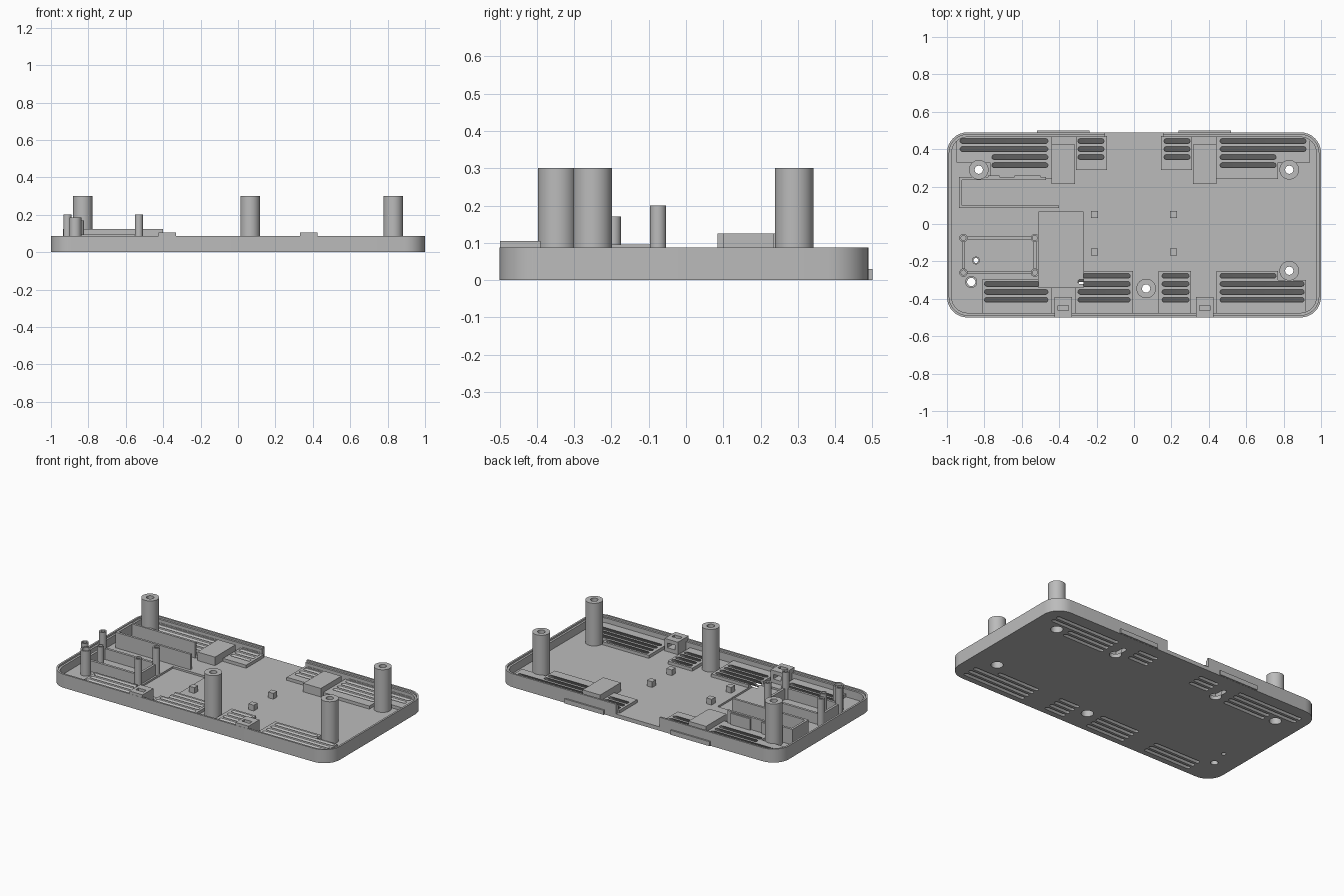
import bpy, bmesh, math

if "Cube" in bpy.data.objects:
    bpy.data.objects.remove(bpy.data.objects["Cube"])

grey = bpy.data.materials.new("plain grey")
grey.use_nodes = True
grey.diffuse_color = (0.5, 0.5, 0.5, 1)
grey.node_tree.nodes["Principled BSDF"].inputs["Base Color"].default_value = (0.5, 0.5, 0.5, 1)

FLOOR, PAD, RIM = 0.025, 0.045, 0.087


# Outlines
def rect(x0, x1, y0, y1):
    return [(x0, y0), (x1, y0), (x1, y1), (x0, y1)]


def rounded(x0, x1, y0, y1, r, n=8):
    corners = [(x1 - r, y1 - r), (x0 + r, y1 - r), (x0 + r, y0 + r), (x1 - r, y0 + r)]
    pts = []
    for i, (cx, cy) in enumerate(corners):
        for k in range(n + 1):
            a = math.pi / 2 * (i + k / n)
            p = (cx + r * math.cos(a), cy + r * math.sin(a))
            if not pts or math.dist(p, pts[-1]) > 1e-5:
                pts.append(p)
    if math.dist(pts[0], pts[-1]) < 1e-5:
        pts.pop()
    return pts


def circle(x, y, r):
    return rounded(x - r, x + r, y - r, y + r, r)


# Solids: each prism is (outline, bottom, top, sideways lean of the bottom)
def solid(name, *prisms):
    bm = bmesh.new()
    for pts, z0, z1, *lean in prisms:
        dy = lean[0] if lean else 0
        low = [bm.verts.new((x, y + dy, z0)) for x, y in pts]
        high = [bm.verts.new((x, y, z1)) for x, y in pts]
        bm.faces.new(low[::-1])
        bm.faces.new(high)
        for i in range(len(pts)):
            j = (i + 1) % len(pts)
            bm.faces.new((low[i], low[j], high[j], high[i]))
    mesh = bpy.data.meshes.new(name)
    bm.to_mesh(mesh)
    bm.free()
    mesh.materials.append(grey)
    ob = bpy.data.objects.new(name, mesh)
    bpy.context.scene.collection.objects.link(ob)
    return ob


def cut(ob, *prisms):
    cutter = solid("cutter", *prisms)
    cutter.hide_render = True
    mod = ob.modifiers.new("cut", 'BOOLEAN')
    mod.operation, mod.solver, mod.object = 'DIFFERENCE', 'EXACT', cutter
    bpy.context.view_layer.objects.active = ob
    bpy.ops.object.modifier_apply(modifier=mod.name)
    bpy.data.objects.remove(cutter)


# Slanted vent slots: (x0, x1, row heights)
BACK = (0.444, 0.401, 0.358, 0.315)
FRONT = (-0.277, -0.32, -0.363, -0.405)
slot_groups = [
    (-0.93, -0.46, BACK[:2]), (-0.76, -0.46, BACK[2:]),
    (-0.30, -0.16, BACK[:3]), (0.16, 0.30, BACK[:3]),
    (0.46, 0.92, BACK[:2]), (0.46, 0.76, BACK[2:]),
    (-0.80, -0.46, FRONT[1:]), (-0.30, -0.02, FRONT),
    (0.15, 0.295, FRONT), (0.46, 0.76, FRONT[:1]), (0.46, 0.91, FRONT[1:]),
]
z_lo, z_hi = -0.01, PAD + 0.01
slots = [(rounded(x0, x1, y - 0.003, y + 0.023, 0.0128, 4), z_lo, z_hi, z_lo - z_hi)
         for x0, x1, rows in slot_groups for y in rows]
recess = (rect(-0.51, -0.27, -0.34, 0.065), 0.013, 0.06)

main_posts = [(-0.83, 0.29), (0.83, 0.29), (0.83, -0.25), (0.065, -0.345)]
BORE, HOLE = 0.036, 0.022

# Tray with stepped rim, open back and recessed floor
tray = solid("tray", (rounded(-1, 1, -0.5, 0.49, 0.11), 0, RIM))
cut(tray, (rounded(-0.975, 0.975, -0.475, 0.465, 0.085), FLOOR, 0.12))
cut(tray, (rounded(-0.988, 0.988, -0.488, 0.478, 0.098), 0.076, 0.12))
cut(tray, (rect(-0.155, 0.155, 0.45, 0.52), FLOOR, 0.12))
cut(tray, recess)
cut(tray, *slots)
cut(tray, *[(circle(x, y, BORE), -0.01, 0.06) for x, y in main_posts],
    (circle(-0.87, -0.31, HOLE), -0.01, 0.06), (circle(-0.845, -0.195, 0.013), -0.01, 0.06),
    *[(circle(s * 0.38, 0.285, 0.036), -0.01, 0.06) for s in (-1, 1)])
cut(tray, *[(rounded(s * 0.38 - 0.016, s * 0.38 + 0.016, 0.28, 0.375, 0.0155), -0.01, 0.06)
            for s in (-1, 1)])

# Raised vent pads
pad_shapes = {
    "vent_pad_back_right": [(-0.95, 0.33), (-0.77, 0.33), (-0.77, 0.24), (-0.44, 0.24),
                            (-0.44, 0.47), (-0.95, 0.47)],
    "vent_pad_back_left": [(0.44, 0.24), (0.77, 0.24), (0.77, 0.33), (0.94, 0.33),
                           (0.94, 0.47), (0.44, 0.47)],
    "vent_pad_back_inner_right": rect(-0.31, -0.145, 0.29, 0.47),
    "vent_pad_back_inner_left": rect(0.145, 0.31, 0.29, 0.47),
    "vent_pad_front_right": rect(-0.81, -0.44, -0.48, -0.295),
    "vent_pad_front_inner_right": rect(-0.315, -0.005, -0.48, -0.25),
    "vent_pad_front_inner_left": rect(0.13, 0.305, -0.48, -0.25),
    "vent_pad_front_left": [(0.44, -0.48), (0.92, -0.48), (0.92, -0.30), (0.77, -0.30),
                            (0.77, -0.25), (0.44, -0.25)],
}
for name, outline in pad_shapes.items():
    pad = solid(name, (outline, 0.018, PAD))
    cut(pad, *slots)
    cut(pad, recess)
    if name == "vent_pad_front_inner_right":
        continue
    cut(pad, *[(circle(x, y, BORE), 0, 0.06) for x, y in main_posts])

# Tall screw posts, counterbored from below
for i, (x, y) in enumerate(main_posts):
    post = solid(f"screw_post_{i + 1}", (circle(x, y, 0.052), 0.005, 0.30))
    cut(post, (circle(x, y, HOLE), -0.01, 0.32))
    cut(post, (circle(x, y, BORE), -0.01, 0.20))

# Small board posts and guide tubes: (x, y, radius, hole, top, hole bottom)
X0, X1, Y0, Y1 = -0.912, -0.53, -0.26, -0.075
small_posts = [(x, y, 0.022, 0.013, 0.20, 0.08) for x in (X0, X1) for y in (Y0, Y1)]
small_posts += [(-0.87, -0.31, 0.032, HOLE, 0.185, -0.01), (-0.845, -0.195, 0.021, 0.013, 0.17, -0.01)]
for i, (x, y, r, h, top, bottom) in enumerate(small_posts):
    post = solid(f"small_post_{i + 1}", (circle(x, y, r), 0.005, top))
    cut(post, (circle(x, y, h), bottom, top + 0.02))

# Low frame joining the board posts
T = 0.008
solid("board_frame_front", (rect(X0 + 0.02, X1 - 0.02, Y0 - T, Y0 + T), 0.01, 0.095))
solid("board_frame_back", (rect(X0 + 0.02, X1 - 0.02, Y1 - T, Y1 + T), 0.01, 0.095))
solid("board_frame_right", (rect(X0 - T, X0 + T, Y0 + 0.02, Y1 - 0.02), 0.01, 0.095))
solid("board_frame_left", (rect(X1 - T, X1 + T, Y0 + 0.02, Y1 - 0.02), 0.01, 0.095))

# Open-ended holder walls
solid("holder_wall", ([(-0.4, 0.085), (-0.4, 0.1), (-0.92, 0.1), (-0.92, 0.235), (-0.47, 0.235),
                       (-0.47, 0.25), (-0.935, 0.25), (-0.935, 0.085)][::-1], 0.01, 0.125))
for i, (x0, x1) in enumerate([(-0.78, -0.72), (-0.64, -0.50)]):
    solid(f"holder_rib_{i + 1}", (rect(x0, x1, 0.248, 0.26), 0.01, 0.118))

# Mirrored parts: keyhole covers, front clips, back tabs, locating pegs
for s, side in ((-1, "right"), (1, "left")):
    c = s * 0.378
    cover = solid(f"keyhole_cover_{side}", (rect(c - 0.063, c + 0.063, 0.215, 0.425), 0.015, 0.08))
    cut(cover, (rect(c - 0.048, c + 0.048, 0.23, 0.41), 0, 0.066))
    clip = solid(f"front_clip_{side}", (rect(c - 0.047, c + 0.047, -0.499, -0.39), 0.015, 0.105))
    cut(clip, (rect(c - 0.028, c + 0.028, -0.463, -0.435), 0.055, 0.12))
    cut(clip, (rect(c - 0.028, c + 0.028, -0.463, -0.38), 0.05, 0.08))
    solid(f"back_tab_{side}", (rect(c - 0.14, c + 0.14, 0.48, 0.5), 0.001, 0.03))
    for y, place in ((0.05, "back"), (-0.15, "front")):
        solid(f"peg_{place}_{side}", (rect(s * 0.212 - 0.019, s * 0.212 + 0.019, y - 0.019, y + 0.019),
                                      0.005, 0.062))

# Smooth the round walls, keep the edges sharp
bpy.ops.object.select_all(action='DESELECT')
for ob in bpy.context.scene.objects:
    if ob.type == 'MESH' and grey.name in ob.data.materials:
        ob.select_set(True)
        bpy.context.view_layer.objects.active = ob
bpy.ops.object.shade_smooth_by_angle(angle=math.radians(30))
